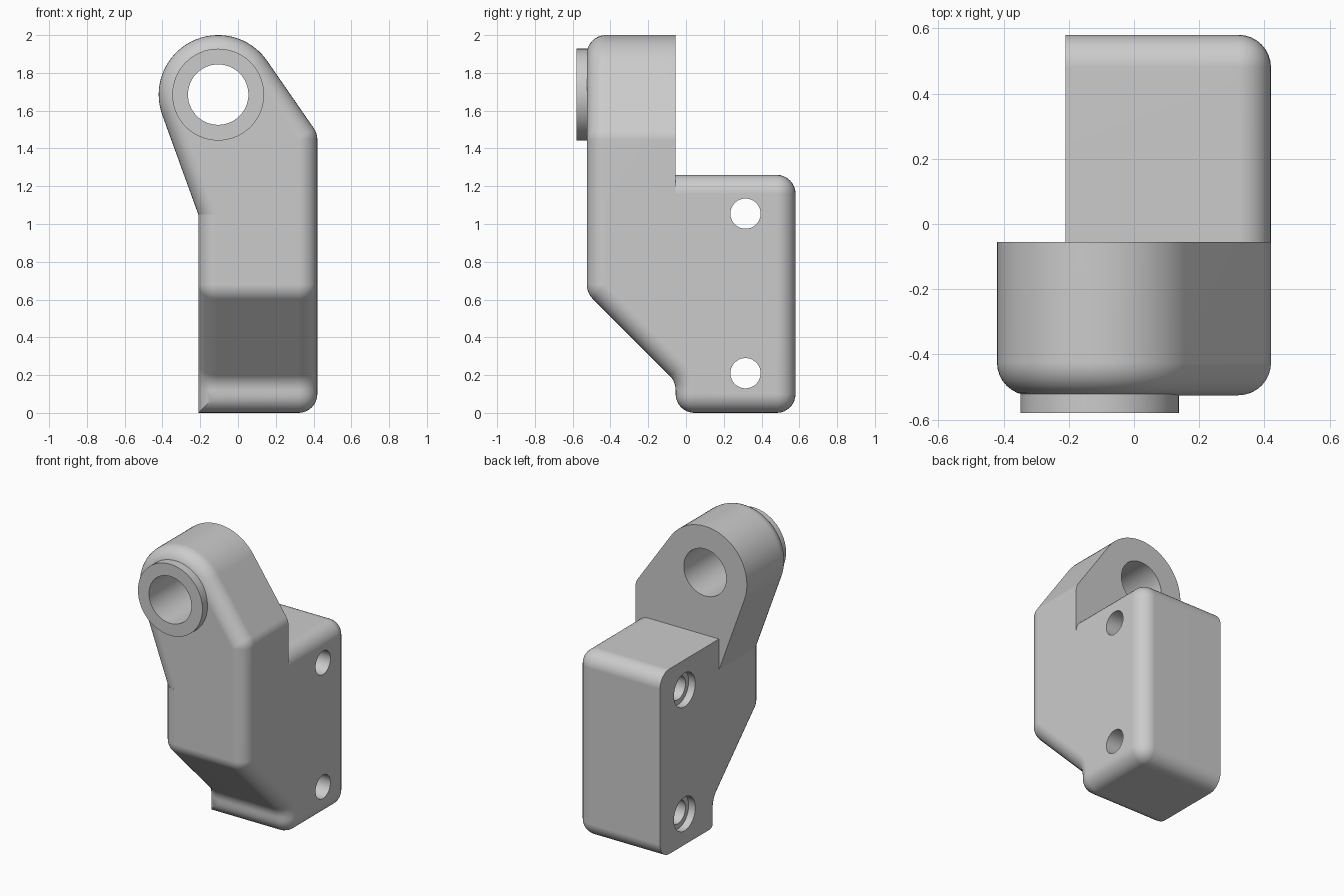
import bpy, bmesh, math
from mathutils import Vector, Matrix

if "Cube" in bpy.data.objects:
    bpy.data.objects.remove(bpy.data.objects["Cube"], do_unlink=True)

grey = bpy.data.materials.new("plain grey")
grey.use_nodes = True
COLOUR = (0.6, 0.6, 0.6, 1)
grey.diffuse_color = COLOUR
grey.node_tree.nodes["Principled BSDF"].inputs["Base Color"].default_value = COLOUR

# Main dimensions
LEFT, RIGHT = 0.42, -0.21          # body sides along x
FRONT, STEP, BACK = -0.525, -0.055, 0.58
SEAM, BLOCK_TOP = 1.05, 1.26
FILLET = 0.1
EYE, EYE_R = Vector((-0.105, 1.685)), 0.315


def rounded(prev, corner, nxt, r=0.105, n=6):
    """Arc points that replace one corner of a profile."""
    p, c, q = Vector(prev), Vector(corner), Vector(nxt)
    a, b = (p - c).normalized(), (q - c).normalized()
    half = a.angle(b) / 2
    centre = c + (a + b).normalized() * r / math.sin(half)
    start = c + a * r / math.tan(half) - centre
    end = c + b * r / math.tan(half) - centre
    return [centre + start.lerp(end, i / n).normalized() * r for i in range(n + 1)]


def prism(name, profile, place, lo, hi, is_filleted):
    """Extrude a profile and round the edges chosen by a rule."""
    bm = bmesh.new()
    ends = [[bm.verts.new(place(p, d)) for p in profile] for d in (lo, hi)]
    for ring in ends:
        bm.faces.new(ring)
    count = len(profile)
    for i in range(count):
        j = (i + 1) % count
        bm.faces.new((ends[0][i], ends[0][j], ends[1][j], ends[1][i]))
    bmesh.ops.recalc_face_normals(bm, faces=bm.faces)
    chosen = [e for e in bm.edges if is_filleted(e.verts[0].co, e.verts[1].co)]
    bmesh.ops.bevel(bm, geom=chosen, offset=FILLET, offset_type='OFFSET',
                    segments=8, profile=0.5, affect='EDGES', clamp_overlap=False)
    bmesh.ops.recalc_face_normals(bm, faces=bm.faces)
    return finish_mesh(name, bm)


def finish_mesh(name, bm):
    mesh = bpy.data.meshes.new(name)
    bm.to_mesh(mesh)
    bm.free()
    mesh.materials.append(grey)
    obj = bpy.data.objects.new(name, mesh)
    bpy.context.collection.objects.link(obj)
    return obj


def cylinder(name, axis, centre, radius, length):
    bm = bmesh.new()
    turn = Matrix.Rotation(math.pi / 2, 4, 'Y' if axis == 'X' else 'X')
    bmesh.ops.create_cone(bm, cap_ends=True, segments=64, radius1=radius,
                          radius2=radius, depth=length,
                          matrix=Matrix.Translation(centre) @ turn)
    return finish_mesh(name, bm)


def activate(obj):
    bpy.ops.object.select_all(action='DESELECT')
    obj.select_set(True)
    bpy.context.view_layer.objects.active = obj


def drill(obj, *hole):
    cutter = cylinder("hole_cutter", *hole)
    cutter.hide_render = True
    mod = obj.modifiers.new("hole", 'BOOLEAN')
    mod.operation, mod.solver, mod.object = 'DIFFERENCE', 'EXACT', cutter
    activate(obj)
    bpy.ops.object.modifier_apply(modifier=mod.name)
    bpy.data.objects.remove(cutter, do_unlink=True)


def smooth(obj):
    activate(obj)
    bpy.ops.object.shade_smooth_by_angle(angle=math.radians(30))
    mod = obj.modifiers.new("flat face normals", 'WEIGHTED_NORMAL')
    mod.keep_sharp = True


def near(a, b):
    return abs(a - b) < 1e-4


# Mounting body: side profile with a sloping underside at the front
slope_top, slope_foot = (FRONT, 0.635), (STEP, 0.165)
side_profile = [(STEP, 0), (BACK, 0), (BACK, BLOCK_TOP), (STEP, BLOCK_TOP),
                (STEP, SEAM), (FRONT, SEAM)]
side_profile += rounded((FRONT, SEAM), slope_top, slope_foot)
side_profile += rounded(slope_top, slope_foot, (STEP, 0))


def body_fillet(a, b):
    mid = (a + b) / 2
    if not near(a.x, b.x):       # block corners that run across the body
        return near(a.z, 0) or (near(a.y, BACK) and near(a.z, BLOCK_TOP))
    on_seam = near(mid.z, SEAM) or (near(mid.y, STEP) and mid.z > SEAM)
    if near(mid.x, LEFT):        # whole left outline
        return not on_seam
    # right outline: front edge only
    return mid.y <= STEP + 1e-4 and mid.z > 0.01 and not on_seam


body = prism("mounting_body", side_profile, lambda p, d: (d, p[0], p[1]),
             RIGHT, LEFT, body_fillet)
for z in (0.21, 1.055):
    drill(body, 'X', (0.1, 0.315, z), 0.08, 1.4)
    drill(body, 'X', (RIGHT, 0.315, z), 0.115, 0.1)


# Lever: outline tangent to the round eye
def tangent_angle(point, side):
    d = Vector(point) - EYE
    return math.atan2(d.y, d.x) + side * math.acos(EYE_R / d.length)


shoulder, waist = (LEFT, 1.48), (RIGHT, SEAM)
first = tangent_angle(shoulder, 1)
last = tangent_angle(waist, -1) % math.tau
arc = [EYE + EYE_R * Vector((math.cos(t), math.sin(t)))
       for t in (first + (last - first) * i / 32 for i in range(33))]
front_profile = [waist, (LEFT, SEAM)]
front_profile += rounded((LEFT, SEAM), shoulder, arc[0]) + arc


def lever_fillet(a, b):
    return (near(a.y, FRONT) and near(b.y, FRONT)
            and not (near(a.z, SEAM) and near(b.z, SEAM)))


lever = prism("lever_arm", front_profile, lambda p, d: (p[0], d, p[1]),
              FRONT, STEP, lever_fillet)

# Raised ring around the eye
boss = cylinder("eye_boss", 'Y', (EYE.x, -0.55, EYE.y), 0.243, 0.06)

for part in (lever, boss):
    drill(part, 'Y', (EYE.x, -0.3, EYE.y), 0.16, 1)

for part in (body, lever, boss):
    smooth(part)
